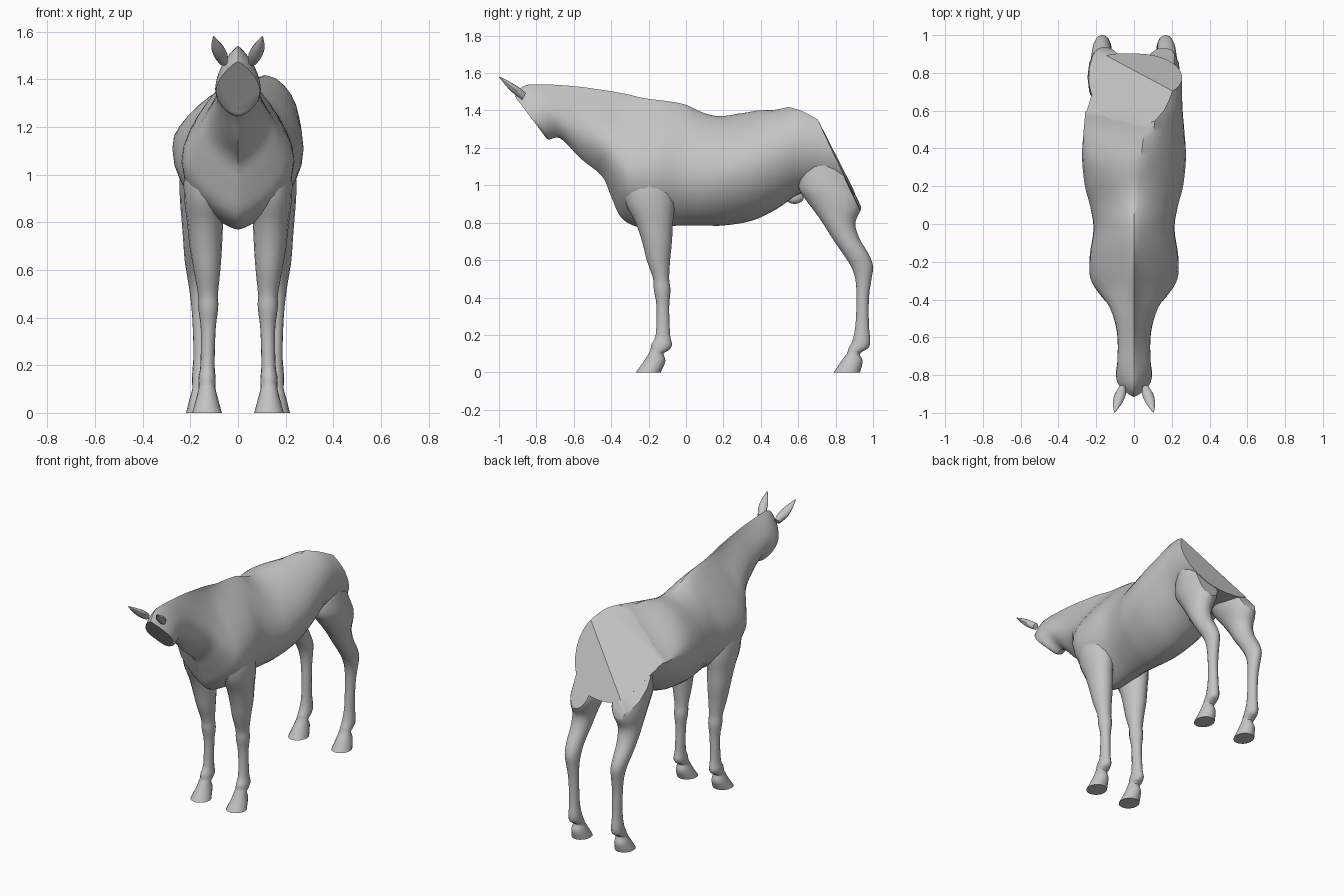
import bpy, bmesh, math
from mathutils import Vector

cube = bpy.data.objects.get("Cube")
if cube:
    bpy.data.objects.remove(cube, do_unlink=True)

grey = bpy.data.materials.new("plain_grey")
grey.use_nodes = True
colour = (0.55, 0.55, 0.55, 1)
grey.diffuse_color = colour
grey.node_tree.nodes["Principled BSDF"].inputs["Base Color"].default_value = colour
grey.node_tree.nodes["Principled BSDF"].inputs["Roughness"].default_value = 0.7


def smooth_rows(rows, steps):
    """Catmull-Rom interpolation of rows of numbers."""
    out = []
    for i in range(len(rows) - 1):
        a, b, c, d = rows[max(i - 1, 0)], rows[i], rows[i + 1], rows[min(i + 2, len(rows) - 1)]
        for k in range(steps):
            t = k / steps
            out.append([0.5 * (2 * q + (r - p) * t + (2 * p - 5 * q + 4 * r - s) * t * t
                               + (3 * q - p - 3 * r + s) * t ** 3)
                        for p, q, r, s in zip(a, b, c, d)])
    return out + [list(rows[-1])]


def loft(rings):
    """Closed skin through rings of points."""
    bm = bmesh.new()
    loops = [[bm.verts.new(p) for p in ring] for ring in rings]
    n = len(loops[0])
    for a, b in zip(loops, loops[1:]):
        for i in range(n):
            j = (i + 1) % n
            bm.faces.new((a[i], a[j], b[j], b[i]))
    bm.faces.new(loops[0])
    bm.faces.new(loops[-1])
    bmesh.ops.recalc_face_normals(bm, faces=bm.faces)
    return bm


def finish(name, bm, angle=40):
    bmesh.ops.recalc_face_normals(bm, faces=bm.faces)
    mesh = bpy.data.meshes.new(name)
    bm.to_mesh(mesh)
    bm.free()
    mesh.materials.append(grey)
    obj = bpy.data.objects.new(name, mesh)
    bpy.context.collection.objects.link(obj)
    bpy.ops.object.select_all(action='DESELECT')
    obj.select_set(True)
    bpy.context.view_layer.objects.active = obj
    bpy.ops.object.shade_smooth_by_angle(angle=math.radians(angle))
    return obj


# Corners of the cut-off rump
A = Vector((0.23, 0.69, 1.38))
B = Vector((-0.23, 0.59, 1.17))
C = Vector((-0.20, 0.92, 0.93))
E = Vector((0.24, 0.87, 1.00))


def outward(p, q, r, hint):
    n = (q - p).cross(r - p).normalized()
    return n if n.dot(Vector(hint)) > 0 else -n


CUTS = [(A, outward(A, B, C, (0, 1, 1))), (A, outward(A, C, E, (0, 1, 1)))]


def cut_rump(bm, inset=0.0):
    for co, no in CUTS:
        bmesh.ops.bisect_plane(bm, geom=bm.verts[:] + bm.edges[:] + bm.faces[:], dist=1e-5,
                               plane_co=co - no * inset, plane_no=no, clear_outer=True)
        rim = [e for e in bm.edges if e.is_boundary]
        if rim:
            bmesh.ops.holes_fill(bm, edges=rim, sides=0)


# Trunk, neck and head: top y, top z, bottom y, bottom z, half width, widest place, roundness
TRUNK = [
    (-.915, 1.475, -.76, 1.27, .092, .60, .55),
    (-.870, 1.530, -.735, 1.245, .096, .60, .6),
    (-.780, 1.540, -.67, 1.25, .088, .55, .7),
    (-.600, 1.530, -.56, 1.14, .090, .58, .8),
    (-.450, 1.510, -.45, 1.05, .125, .62, .9),
    (-.330, 1.490, -.40, .94, .180, .64, .9),
    (-.220, 1.465, -.34, .82, .230, .61, .8),
    (-.100, 1.450, -.22, .77, .235, .58, .7),
    (.000, 1.430, -.04, .785, .215, .57, .62),
    (.100, 1.385, .10, .785, .235, .55, .6),
    (.200, 1.370, .20, .785, .260, .52, .6),
    (.350, 1.400, .35, .81, .275, .50, .57),
    (.480, 1.425, .48, .87, .268, .48, .5),
    (.600, 1.445, .60, .95, .258, .47, .42),
    (.700, 1.430, .70, .97, .255, .47, .4),
    (.820, 1.400, .82, .95, .255, .47, .4),
    (.960, 1.300, .96, .95, .250, .50, .4),
]


def trunk_ring(ty, tz, by, bz, hw, peak, power, n=32):
    k = math.log(0.5) / math.log(peak)
    ring = []
    for i in range(n):
        t = 2 * math.pi * i / n
        s = (1 - math.cos(t)) / 2
        w = hw * max(math.sin(math.pi * s ** k), 0) ** power
        if i % (n // 2) == 0:
            w = 0
        ring.append((math.copysign(w, math.sin(t)), ty + (by - ty) * s, tz + (bz - tz) * s))
    return ring


body = loft([trunk_ring(*r) for r in smooth_rows(TRUNK, 4)])
# Slope the right side of the croup down from the left hip
ridge, spine = Vector((0.12, 0.62, 1.44)), Vector((0.03, 0.38, 1.39))
slope = outward(ridge, spine, B, (0, 0, 1))
for v in body.verts:
    excess = (v.co - ridge).dot(slope)
    f = min(max((v.co.y - 0.2) / 0.35, 0), 1)
    if excess > 0 and f > 0:
        v.co.z -= excess / slope.z * f * f * (3 - 2 * f)
cut_rump(body)
finish("body", body, 35)

# Legs: z, front y, back y, centre x, half width
FRONT_LEG = [
    (1.10, -.28, -.10, .115, .080), (1.00, -.33, -.07, .130, .095),
    (.90, -.32, -.06, .138, .088), (.80, -.27, -.07, .138, .076),
    (.70, -.235, -.075, .135, .068), (.60, -.21, -.085, .130, .056),
    (.50, -.176, -.09, .126, .042), (.44, -.172, -.083, .125, .042),
    (.35, -.157, -.09, .125, .031), (.20, -.162, -.085, .128, .030),
    (.15, -.185, -.075, .130, .036), (.12, -.19, -.09, .130, .036),
    (.10, -.20, -.12, .130, .036), (.06, -.225, -.11, .130, .046),
    (.00, -.268, -.135, .130, .062),
]
HIND_LEG = [
    (1.15, .62, .85, .140, .085), (1.00, .60, .91, .145, .098),
    (.93, .635, .94, .150, .095), (.87, .68, .935, .158, .084),
    (.80, .73, .905, .166, .070), (.72, .78, .925, .170, .060),
    (.64, .835, .972, .172, .052), (.57, .88, 1.0, .168, .045),
    (.50, .905, .992, .164, .038), (.40, .912, .978, .160, .032),
    (.25, .906, .978, .157, .030), (.17, .89, .985, .156, .036),
    (.13, .87, .975, .156, .037), (.10, .86, .93, .156, .036),
    (.06, .83, .945, .157, .046), (.00, .79, .93, .158, .060),
]


def leg_ring(z, yf, yb, xc, hw, side, n=16):
    return [(side * (xc + hw * math.cos(t)), (yf + yb) / 2 + (yb - yf) / 2 * math.sin(t), z)
            for t in (2 * math.pi * i / n for i in range(n))]


# Ears: x, y, z, half width, half depth
EAR = [(.062, -.865, 1.475, .018, .018), (.074, -.905, 1.505, .030, .020),
       (.088, -.95, 1.54, .024, .014), (.103, -.998, 1.58, .002, .002)]


def ear_ring(x, y, z, w, d, side, n=10):
    return [(side * (x + w * math.cos(t)), y + d * 0.6 * math.sin(t), z + d * math.sin(t))
            for t in (2 * math.pi * i / n for i in range(n))]


for side, label in ((1, "left"), (-1, "right")):
    finish(label + "_front_leg", loft([leg_ring(*r, side) for r in smooth_rows(FRONT_LEG, 3)]))
    hind = loft([leg_ring(*r, side) for r in smooth_rows(HIND_LEG, 3)])
    cut_rump(hind, 0.004)
    finish(label + "_hind_leg", hind)
    finish(label + "_ear", loft([ear_ring(*r, side) for r in smooth_rows(EAR, 3)]))

# Small sheath under the belly
sheath = bmesh.new()
bmesh.ops.create_uvsphere(sheath, u_segments=12, v_segments=8, radius=1)
for v in sheath.verts:
    v.co = Vector((v.co.x * 0.03, 0.58 + v.co.y * 0.05, 0.935 + v.co.z * 0.035))
finish("sheath", sheath)
